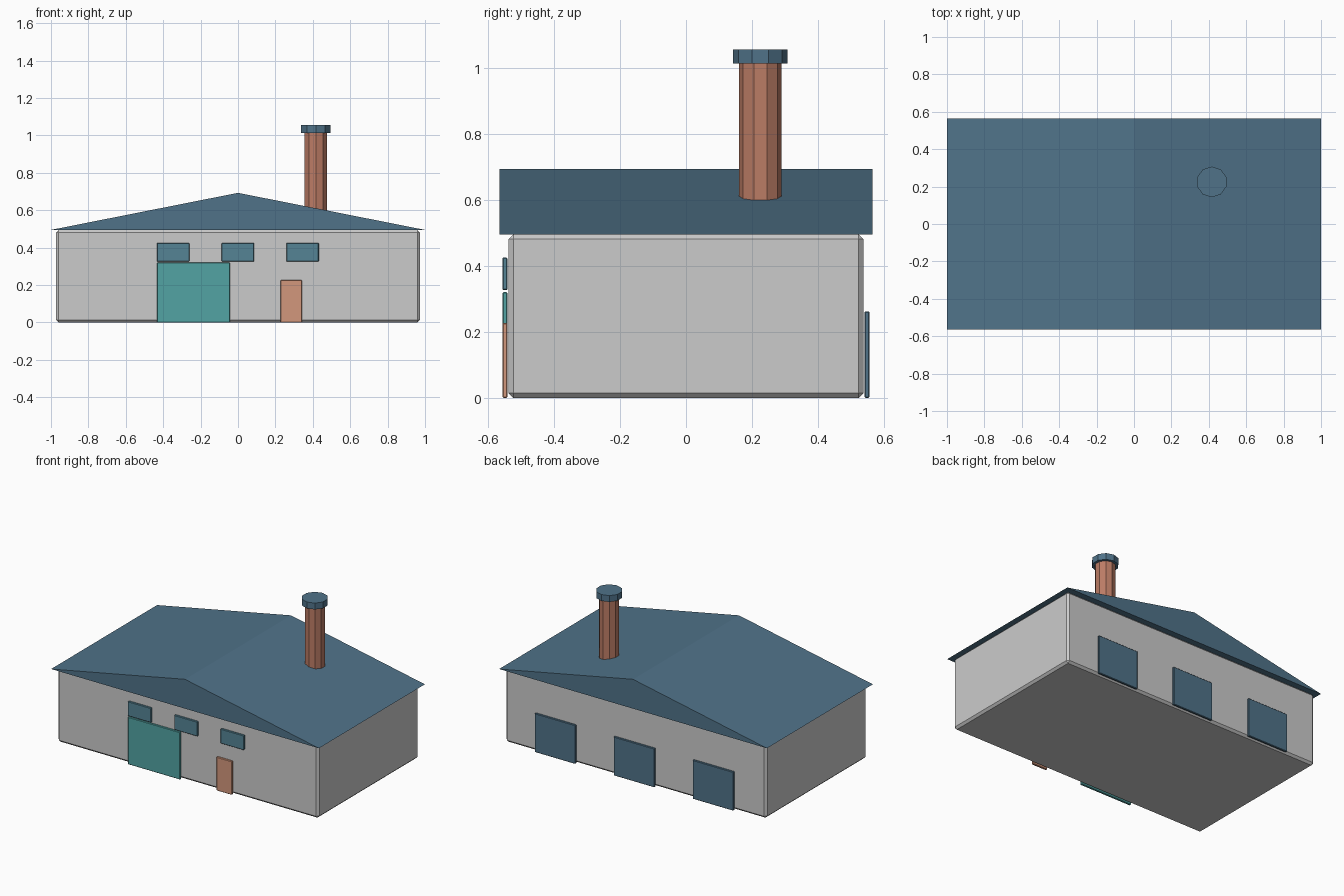
import bpy, bmesh
from mathutils import Matrix

if "Cube" in bpy.data.objects:
    bpy.data.objects.remove(bpy.data.objects["Cube"])


def material(name, rgb):
    m = bpy.data.materials.new(name)
    m.diffuse_color = (*rgb, 1)
    m.use_nodes = True
    m.node_tree.nodes["Principled BSDF"].inputs["Base Color"].default_value = m.diffuse_color
    return m


BLUE = material("slate_blue", (0.08, 0.17, 0.25))
GLASS = material("window_blue", (0.09, 0.23, 0.30))
TEAL = material("teal", (0.085, 0.37, 0.37))
ORANGE = material("door_orange", (0.65, 0.31, 0.20))
BRICK = material("brick", (0.50, 0.20, 0.13))


def finish(name, bm, mat=None):
    bmesh.ops.recalc_face_normals(bm, faces=bm.faces)
    me = bpy.data.meshes.new(name)
    bm.to_mesh(me)
    bm.free()
    ob = bpy.data.objects.new(name, me)
    bpy.context.collection.objects.link(ob)
    if mat:
        me.materials.append(mat)
    return ob


def box(name, x, y, z, bevel, mat=None):
    """Chamfered box from (min, max) ranges."""
    bm = bmesh.new()
    mid = [(a + b) / 2 for a, b in (x, y, z)]
    size = [b - a for a, b in (x, y, z)]
    bmesh.ops.create_cube(bm, size=1, matrix=Matrix.Translation(mid) @ Matrix.Diagonal((*size, 1)))
    bmesh.ops.bevel(bm, geom=bm.edges[:], offset=bevel, segments=1, affect='EDGES')
    return finish(name, bm, mat)


def drum(name, radius, z0, z1, mat):
    """Ten-sided upright cylinder at the chimney position."""
    bm = bmesh.new()
    bmesh.ops.create_cone(bm, cap_ends=True, segments=10, radius1=radius, radius2=radius,
                          depth=z1 - z0, matrix=Matrix.Translation((0.416, 0.225, (z0 + z1) / 2)))
    return finish(name, bm, mat)


# Walls
box("walls", (-0.973, 0.973), (-0.537, 0.537), (0, 0.495), 0.014)

# Gable roof: triangle extruded front to back
bm = bmesh.new()
tri = bm.faces.new([bm.verts.new((x, -0.565, z)) for x, z in ((-1, 0.495), (1, 0.495), (0, 0.693))])
ext = bmesh.ops.extrude_face_region(bm, geom=[tri], use_keep_orig=True)
bmesh.ops.translate(bm, vec=(0, 1.13, 0),
                    verts=[g for g in ext["geom"] if isinstance(g, bmesh.types.BMVert)])
finish("roof", bm, BLUE)

# Chimney and cap
drum("chimney", 0.064, 0.50, 1.02, BRICK)
drum("chimney_cap", 0.082, 1.012, 1.055, BLUE)

# Front panels
FRONT, BACK = (-0.556, -0.541), (0.541, 0.556)
box("garage_door", (-0.433, -0.043), FRONT, (0, 0.32), 0.003, TEAL)
box("front_door", (0.228, 0.342), FRONT, (0, 0.227), 0.003, ORANGE)
for i, x in enumerate((-0.347, -0.001, 0.345)):
    box(f"front_window_{i + 1}", (x - 0.087, x + 0.087), FRONT, (0.326, 0.425), 0.003, GLASS)

# Back panels
for i, x in enumerate((-0.59, 0, 0.59)):
    box(f"back_door_{i + 1}", (x - 0.152, x + 0.152), BACK, (0, 0.262), 0.003, BLUE)
